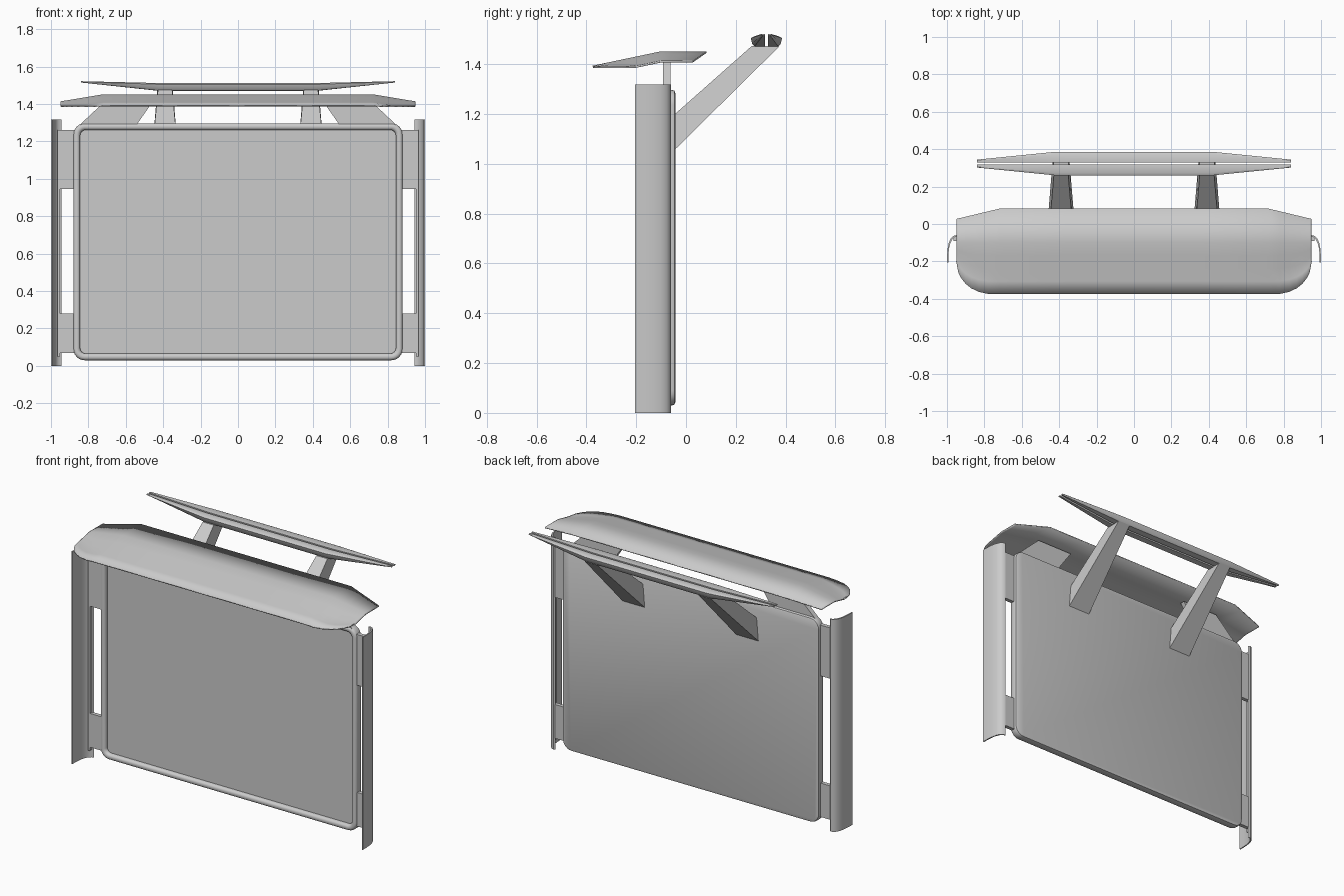
import bpy, bmesh, math

if "Cube" in bpy.data.objects:
    bpy.data.objects.remove(bpy.data.objects["Cube"])


def finish(bm, name, angle=35):
    bmesh.ops.recalc_face_normals(bm, faces=bm.faces)
    me = bpy.data.meshes.new(name)
    bm.to_mesh(me)
    bm.free()
    ob = bpy.data.objects.new(name, me)
    bpy.context.collection.objects.link(ob)
    bpy.ops.object.select_all(action='DESELECT')
    bpy.context.view_layer.objects.active = ob
    ob.select_set(True)
    bpy.ops.object.shade_smooth_by_angle(angle=math.radians(angle))
    return ob


def loft(name, rings, mirror=False, angle=35):
    """Skin closed rings of equal point count, capping both ends."""
    bm = bmesh.new()
    vs = [[bm.verts.new(p) for p in r] for r in rings]
    n = len(vs[0])
    for a, b in zip(vs, vs[1:]):
        for i in range(n):
            bm.faces.new((a[i], a[(i + 1) % n], b[(i + 1) % n], b[i]))
    bm.faces.new(vs[0])
    bm.faces.new(vs[-1])
    ob = finish(bm, name, angle)
    if mirror:
        ob.modifiers.new("Mirror", 'MIRROR')
    return ob


def box(name, x0, x1, y0, y1, z0, z1, mirror=True):
    ring = lambda z: [(x0, y0, z), (x1, y0, z), (x1, y1, z), (x0, y1, z)]
    return loft(name, [ring(z0), ring(z1)], mirror)


def rounded_rect(inset, y, hw=0.88, z0=0.03, z1=1.297, r=0.06, n=6):
    """Rounded rectangle ring in the xz plane."""
    w, a, b, r = hw - inset, z0 + inset, z1 - inset, max(r - inset, 0.03)
    pts = []
    for k, (cx, cz) in enumerate([(w - r, b - r), (-w + r, b - r), (-w + r, a + r), (w - r, a + r)]):
        for i in range(n + 1):
            t = math.pi / 2 * (k + i / n)
            pts.append((cx + r * math.cos(t), y, cz + r * math.sin(t)))
    return pts


# Main board: flat back, rounded rim, recessed front panel
rim = [(0.012, -0.043), (0.003, -0.047), (0, -0.056), (0, -0.085), (0.004, -0.094),
       (0.012, -0.099), (0.024, -0.099), (0.032, -0.094), (0.036, -0.085), (0.036, -0.075)]
loft("framed_panel", [rounded_rect(i, y) for i, y in rim])

# Curved side fins, their inner rails and brackets
outer = [(0.950, -0.060), (0.966, -0.064), (0.980, -0.078), (0.990, -0.100),
         (0.996, -0.130), (0.999, -0.165), (1.000, -0.205)]
inner = [(x - 0.007, y - 0.006 * (i < 4)) for i, (x, y) in enumerate(outer)]
section = outer + inner[::-1]
loft("side_fin", [[(x, y, z) for x, y in section] for z in (0, 1.318)], mirror=True)
box("fin_rail", 0.953, 0.966, -0.092, -0.064, 0.05, 1.26)
for name, z0, z1 in (("lower_bracket", 0.07, 0.28), ("upper_bracket", 0.945, 1.26)):
    box(name, 0.86, 0.96, -0.088, -0.064, z0, z1)

# Slanted plates carrying the canopy
plate = [(0.85, 1.285), (0.69, 1.435), (0.44, 1.435), (0.545, 1.285)]
loft("canopy_support", [[(x, y, z) for x, z in plate] for y in (-0.092, -0.062)], mirror=True)


# Canopy: thin sheet sloping to the front and drooping at the ends
def canopy_z(x, y):
    z = 1.452 - max(0, -0.1 - y) * 0.21 - max(0, x - 0.72) / 0.23 * 0.038
    return max(z, 1.391)


bm = bmesh.new()
half = [0.0, 0.36, 0.72, 0.78, 0.83, 0.87, 0.90, 0.925, 0.94, 0.95]
cols = []
for x in [-v for v in half[:0:-1]] + half:
    ax = abs(x)
    back = 0.082 - max(0, ax - 0.72) / 0.23 * 0.055
    u = max(0, ax - 0.75) / 0.20
    front = -0.20 - 0.175 * math.sqrt(max(0, 1 - u ** 2.2))
    ys = [back, -0.1] + [-0.1 + (front + 0.1) * t / 4 for t in range(1, 5)]
    cols.append([bm.verts.new((x, y, canopy_z(ax, y))) for y in ys])
for a, b in zip(cols, cols[1:]):
    for i in range(len(a) - 1):
        bm.faces.new((a[i], b[i], b[i + 1], a[i + 1]))
canopy = finish(bm, "canopy", 30)
if canopy.data.polygons[0].normal.z < 0:
    canopy.data.flip_normals()
sol = canopy.modifiers.new("Thickness", 'SOLIDIFY')
sol.thickness = 0.007
sol.offset = -1

# Tapered arms leaning back to the wing
cx = 0.39
base = [(cx - 0.077, -0.05, 1.052), (cx + 0.077, -0.05, 1.052),
        (cx + 0.065, -0.05, 1.195), (cx - 0.065, -0.05, 1.195)]
tip = [(cx - 0.042, 0.375, 1.472), (cx + 0.042, 0.375, 1.472),
       (cx + 0.038, 0.265, 1.474), (cx - 0.038, 0.265, 1.474)]
loft("wing_arm", [base, tip], mirror=True)

# Twin wing blades, thick in the middle and thin at the raised tips
mid = [(-0.006, 1.470), (-0.048, 1.471), (-0.057, 1.482), (-0.063, 1.505), (-0.050, 1.512), (-0.006, 1.508)]
end = [(-0.006, 1.515), (-0.014, 1.515), (-0.018, 1.516), (-0.021, 1.519), (-0.018, 1.522), (-0.006, 1.522)]
for name, s in (("front_wing_blade", 1), ("rear_wing_blade", -1)):
    loft(name, [[(x, 0.323 + s * y, z) for y, z in prof]
                for x, prof in ((-0.84, end), (-0.42, mid), (0.42, mid), (0.84, end))])
